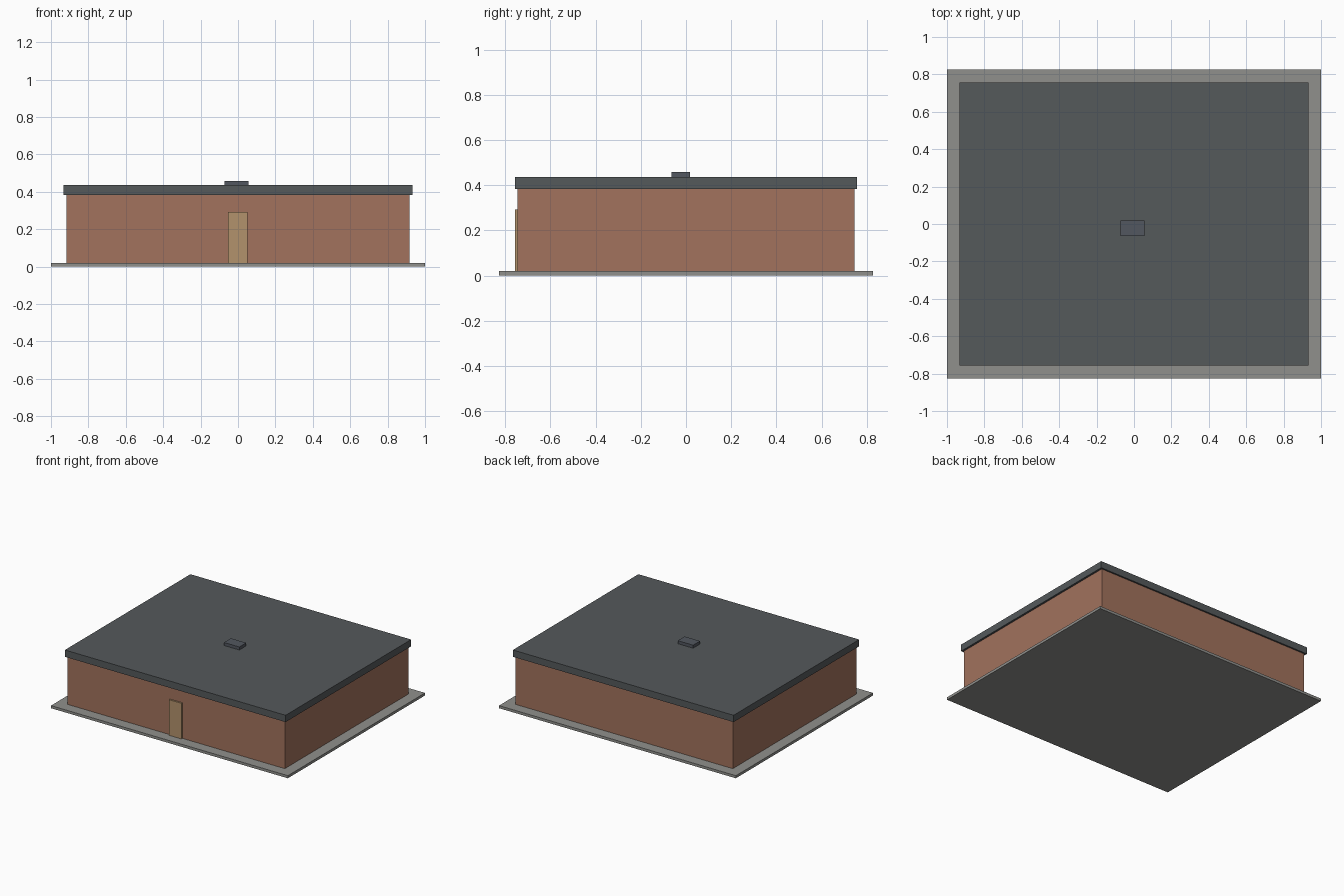
import bpy

if "Cube" in bpy.data.objects:
    bpy.data.objects.remove(bpy.data.objects["Cube"])


def material(name, rgb):
    m = bpy.data.materials.new(name)
    m.diffuse_color = (*rgb, 1)
    m.use_nodes = True
    m.node_tree.nodes["Principled BSDF"].inputs["Base Color"].default_value = m.diffuse_color
    return m


def box(name, x, y, z, mat=None):
    """Box spanning the given (min, max) ranges."""
    spans = (x, y, z)
    bpy.ops.mesh.primitive_cube_add(size=1, location=[(a + b) / 2 for a, b in spans])
    ob = bpy.context.object
    ob.name = name
    ob.scale = [b - a for a, b in spans]
    bpy.ops.object.transform_apply(location=False, rotation=False, scale=True)
    if mat:
        ob.data.materials.append(mat)
    return ob


brick = material("brick", (0.36, 0.17, 0.11))
slate = material("slate", (0.09, 0.10, 0.105))
metal = material("metal", (0.085, 0.095, 0.115))
wood = material("wood", (0.45, 0.29, 0.15))
concrete = material("concrete", (0.28, 0.28, 0.265))

# Ground slab, walls and overhanging flat roof
box("ground_slab", (-1, 1), (-0.827, 0.827), (0, 0.02), concrete)
box("walls", (-0.917, 0.917), (-0.745, 0.745), (0.02, 0.384), brick)
box("roof", (-0.932, 0.932), (-0.757, 0.757), (0.384, 0.436), slate)

# Front door, standing slightly proud of the wall
box("front_door", (-0.054, 0.052), (-0.757, -0.742), (0.02, 0.292), wood)

# Roof hatch, slightly off centre
box("roof_hatch", (-0.073, 0.057), (-0.065, 0.018), (0.436, 0.459), metal)
